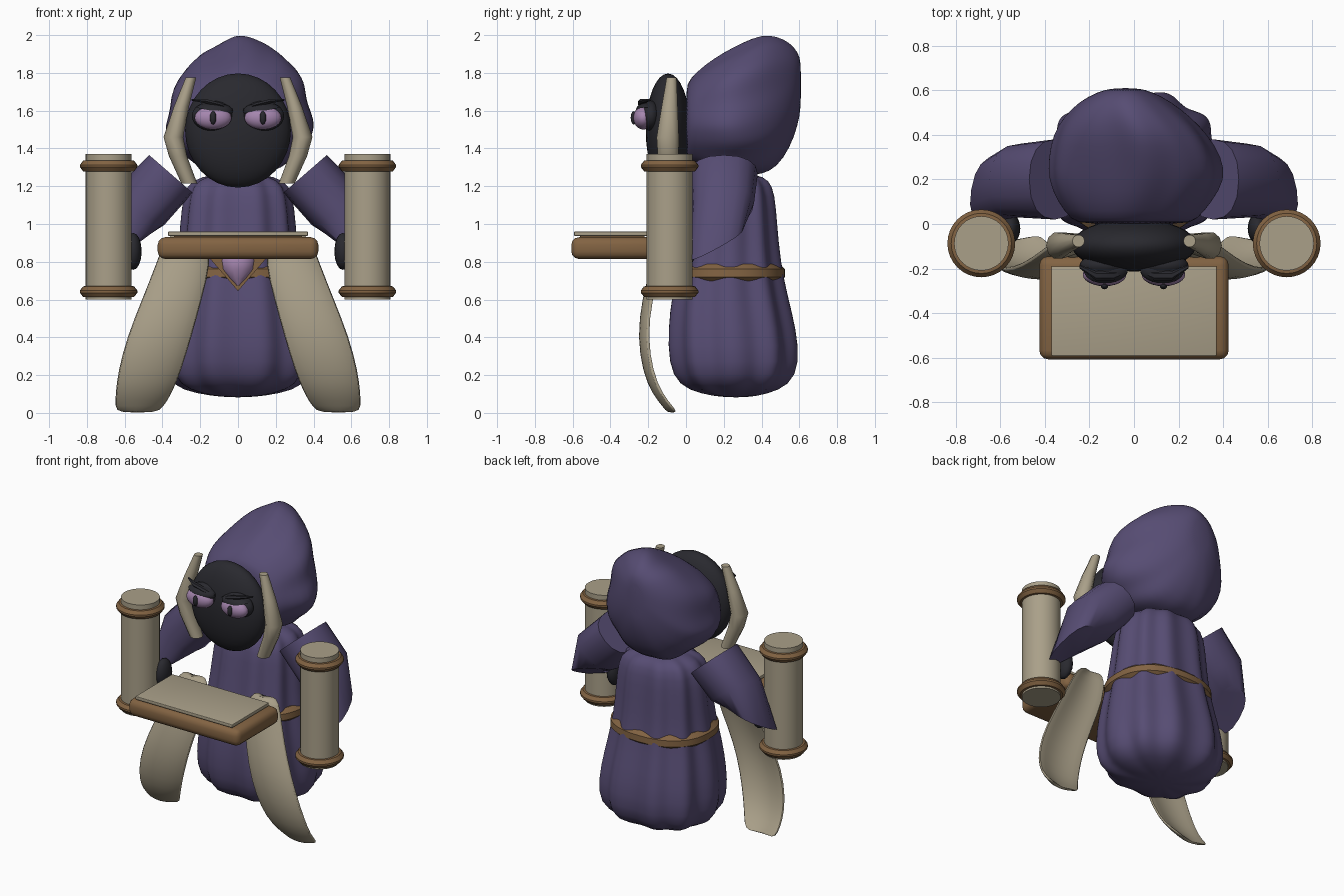
import bpy, bmesh, math
from mathutils import Vector

if "Cube" in bpy.data.objects:
    bpy.data.objects.remove(bpy.data.objects["Cube"])

def material(name, rgb):
    m = bpy.data.materials.new(name)
    m.diffuse_color = (*rgb, 1)
    m.use_nodes = True
    m.node_tree.nodes["Principled BSDF"].inputs["Base Color"].default_value = m.diffuse_color
    return m

PURPLE = material("robe_purple", (0.094, 0.073, 0.172))
CREAM = material("parchment_cream", (0.40, 0.35, 0.25))
BROWN = material("leather_brown", (0.225, 0.125, 0.055))
DARK = material("shadow_black", (0.022, 0.022, 0.028))
LILAC = material("eye_lilac", (0.38, 0.24, 0.43))

def finish(bm, name, mat, subsurf=0, angle=40):
    bmesh.ops.recalc_face_normals(bm, faces=bm.faces)
    me = bpy.data.meshes.new(name)
    bm.to_mesh(me)
    bm.free()
    ob = bpy.data.objects.new(name, me)
    bpy.context.collection.objects.link(ob)
    me.materials.append(mat)
    if subsurf:
        mod = ob.modifiers.new("smooth", "SUBSURF")
        mod.levels = mod.render_levels = subsurf
    bpy.ops.object.select_all(action="DESELECT")
    bpy.context.view_layer.objects.active = ob
    ob.select_set(True)
    if angle:
        bpy.ops.object.shade_smooth_by_angle(angle=math.radians(angle))
    return ob

def loft(name, rings, mat, subsurf=0, angle=40):
    """Skin a closed surface through a list of point rings."""
    bm = bmesh.new()
    vs = [[bm.verts.new(p) for p in r] for r in rings]
    n = len(vs[0])
    for a, b in zip(vs, vs[1:]):
        for i in range(n):
            j = (i + 1) % n
            bm.faces.new((a[i], a[j], b[j], b[i]))
    bm.faces.new(vs[0])
    bm.faces.new(vs[-1])
    return finish(bm, name, mat, subsurf, angle)

def ring(c, u, v, n, power=1, lobes=0, amp=0):
    """Ellipse around c spanned by u and v; power < 1 squares it, lobes add folds."""
    c, u, v = Vector(c), Vector(u), Vector(v)
    pts = []
    for i in range(n):
        t = 2 * math.pi * i / n
        f = 1 + amp * math.cos(lobes * t)
        a, b = (math.copysign(abs(w) ** power, w) for w in (math.cos(t), math.sin(t)))
        pts.append(c + f * (u * a + v * b))
    return pts

def ball(name, c, r, mat, seg=24, cut=None):
    """Ellipsoid; cut is a plane normal, the part on its side is kept."""
    bm = bmesh.new()
    bmesh.ops.create_uvsphere(bm, u_segments=seg, v_segments=seg // 2, radius=1)
    for v in bm.verts:
        v.co = Vector([v.co[i] * r[i] + c[i] for i in range(3)])
    if cut:
        bmesh.ops.bisect_plane(bm, geom=bm.verts[:] + bm.edges[:] + bm.faces[:],
                               plane_co=c, plane_no=cut, clear_inner=True)
        bmesh.ops.holes_fill(bm, edges=[e for e in bm.edges if e.is_boundary])
    return finish(bm, name, mat)

def box(name, lo, hi, mat, bevel):
    bm = bmesh.new()
    bmesh.ops.create_cube(bm, size=1)
    for v in bm.verts:
        v.co = Vector([(lo[i] + hi[i]) / 2 + v.co[i] * (hi[i] - lo[i]) for i in range(3)])
    bmesh.ops.bevel(bm, geom=bm.edges[:], offset=bevel, segments=3,
                    profile=0.5, affect="EDGES")
    return finish(bm, name, mat)

# Robe: folded rounded rings (z, half width, front y, back y)
robe = [(.082, .06, .20, .33), (.10, .21, .08, .43), (.145, .345, -.04, .55),
        (.26, .392, -.092, .603), (.45, .376, -.094, .582), (.62, .345, -.074, .537),
        (.80, .31, -.036, .50), (1.0, .295, 0, .482), (1.16, .28, .022, .47),
        (1.235, .24, .06, .44), (1.265, .12, .14, .37)]
loft("robe", [ring((0, (y0 + y1) / 2, z), (rx, 0, 0), (0, (y1 - y0) / 2, 0), 60, .86, 10, .045)
              for z, rx, y0, y1 in robe], PURPLE, 1, 60)

# Hood: rings from the face opening to the back, narrowing to a rear ridge
# (y, centre x, widest z, low z, high z, half width)
hood = [(.0, 0, 1.53, 1.36, 1.72, .23), (.015, 0, 1.53, 1.32, 1.765, .28),
        (.10, 0, 1.53, 1.29, 1.84, .345), (.20, .01, 1.53, 1.265, 1.90, .395),
        (.30, .005, 1.53, 1.255, 1.95, .385), (.40, -.015, 1.55, 1.255, 1.992, .345),
        (.48, -.03, 1.58, 1.295, 1.99, .285), (.55, -.04, 1.64, 1.40, 1.96, .205),
        (.592, -.04, 1.70, 1.52, 1.91, .125), (.61, -.04, 1.74, 1.62, 1.86, .06)]
N = 48
rings = []
for y, cx, zw, lo, hi, rx in hood:
    pts = []
    k = min(1, y * 6) * max(.15, 1 - max(0, y - .4) * 5)
    for i in range(N):
        t = 2 * math.pi * i / N
        c, s = math.cos(t), math.sin(t)
        f = 1 + k * (.025 * math.cos(7 * t + .6 + 2 * y) + .012 * math.cos(12 * t - 3 * y))
        lean = .06 * max(0, s) ** 3 * k
        pts.append((cx + lean + rx * f * c, y, zw + f * s * ((hi - zw) if s > 0 else (zw - lo))))
    rings.append(pts)
loft("hood", rings, PURPLE, 1, 60)

# Face
ball("face", (0, -.095, 1.495), (.28, .118, .302), DARK, 32)

# Belt, partly sunk in the folds, with a pointed buckle and a hanging gem
loft("belt", [ring((0, .232, z), (rx, 0, 0), (0, ry, 0), 40, .86) for z, rx, ry in
              ((.695, .315, .265), (.72, .343, .293), (.762, .341, .291), (.788, .31, .262))],
     BROWN, 0, 20)
loft("buckle", [[(-.16, y, .83), (.16, y, .83), (0, y, .645)] for y in (-.13, -.04)], BROWN, 0, 0)
loft("gem", [ring((0, -.13, z), (r, 0, 0), (0, r * .6, 0), 10) for z, r in
             ((.675, .006), (.71, .04), (.76, .078), (.81, .085), (.86, .05))], LILAC)

# Reading board and page
box("reading_board", (-.425, -.607, .815), (.425, -.145, .93), BROWN, .04)
box("page", (-.37, -.592, .937), (.37, -.19, .96), CREAM, .004)
box("page_spacer", (-.34, -.56, .92), (.34, -.22, .94), BROWN, .002)

# Sash rows: (z, inner x, outer x, y)
sash = [(.95, .21, .33, -.115), (.93, .16, .385, -.13), (.80, .14, .43, -.165),
        (.60, .19, .51, -.22), (.40, .245, .59, -.242), (.22, .30, .637, -.215),
        (.10, .35, .65, -.165), (.03, .395, .652, -.105), (0, .43, .635, -.085)]

# Horn: (z, x, half width, half depth)
horn = [(1.775, .249, .028, .028), (1.62, .300, .040, .045), (1.46, .342, .052, .062),
        (1.36, .318, .048, .058), (1.215, .258, .042, .045)]

for s, side in ((-1, "left"), (1, "right")):
    # Curved hanging sash
    rings = []
    for z, xi, xo, y in sash:
        front, back = [], []
        for k in range(7):
            t = k / 6
            bow = .035 * (2 * t - 1) ** 2
            edge = .016 if 0 < k < 6 else .010
            x = s * (xi + (xo - xi) * t)
            front.append((x, y + bow - edge, z))
            back.append((x, y + bow + edge, z))
        rings.append(front + back[::-1])
    loft(side + "_sash", rings, CREAM, 1)

    # Bent horn beside the face
    loft(side + "_horn", [ring((s * x, -.075 - (ry - .026) * .6, z), (rx, 0, 0), (0, ry, 0), 10)
                          for z, x, rx, ry in horn], CREAM, 0, 50)

    # Wide sleeve and hand
    loft(side + "_sleeve",
         [ring((s * .355, .2, 1.265), (s * .115, 0, .1), (0, .18, 0), 16, .88),
          ring((s * .52, .195, 1.09), (s * .13, 0, .095), (s * -.01, .165, .02), 16, .85),
          ring((s * .635, .155, .895), (s * .095, 0, -.03), (s * -.025, .15, .08), 16, .82)],
         PURPLE, 0, 50)
    ball(side + "_hand", (s * .555, -.02, .855), (.045, .07, .098), DARK, 16)

    # Rolled scroll with two collars
    sx, sy = s * .685, -.087
    def disc(z, r):
        return ring((sx, sy, z), (r, 0, 0), (0, r, 0), 32)
    loft(side + "_scroll", [disc(.60, .122), disc(1.37, .122)], CREAM)
    for zc, part in ((.642, "lower"), (1.307, "upper")):
        loft(f"{side}_{part}_scroll_collar",
             [disc(zc + dz, r) for dz, r in ((-.03, .118), (-.028, .135), (-.006, .152),
                                             (.006, .152), (.028, .135), (.03, .118))],
             BROWN, 0, 30)

    # Eye, socket, tilted lid, brow and pupil
    ex = s * .132
    ball(side + "_socket", (ex, -.185, 1.572), (.112, .052, .08), DARK)
    ball(side + "_eye", (ex, -.226, 1.562), (.098, .053, .062), LILAC)
    ball(side + "_pupil", (ex, -.276, 1.562), (.017, .017, .036), DARK, 12)
    ball(side + "_eyelid", (ex, -.205, 1.598), (.105, .062, .045), DARK, 24, (-s * .2, 0, 1))
    loft(side + "_brow", [ring((s * x, y, z), (0, r * 1.6, 0), (0, 0, r), 6) for x, y, z, r in
                          ((.03, -.21, 1.605, .006), (.09, -.232, 1.630, .013),
                           (.17, -.232, 1.65, .013), (.245, -.19, 1.657, .005))], DARK)
